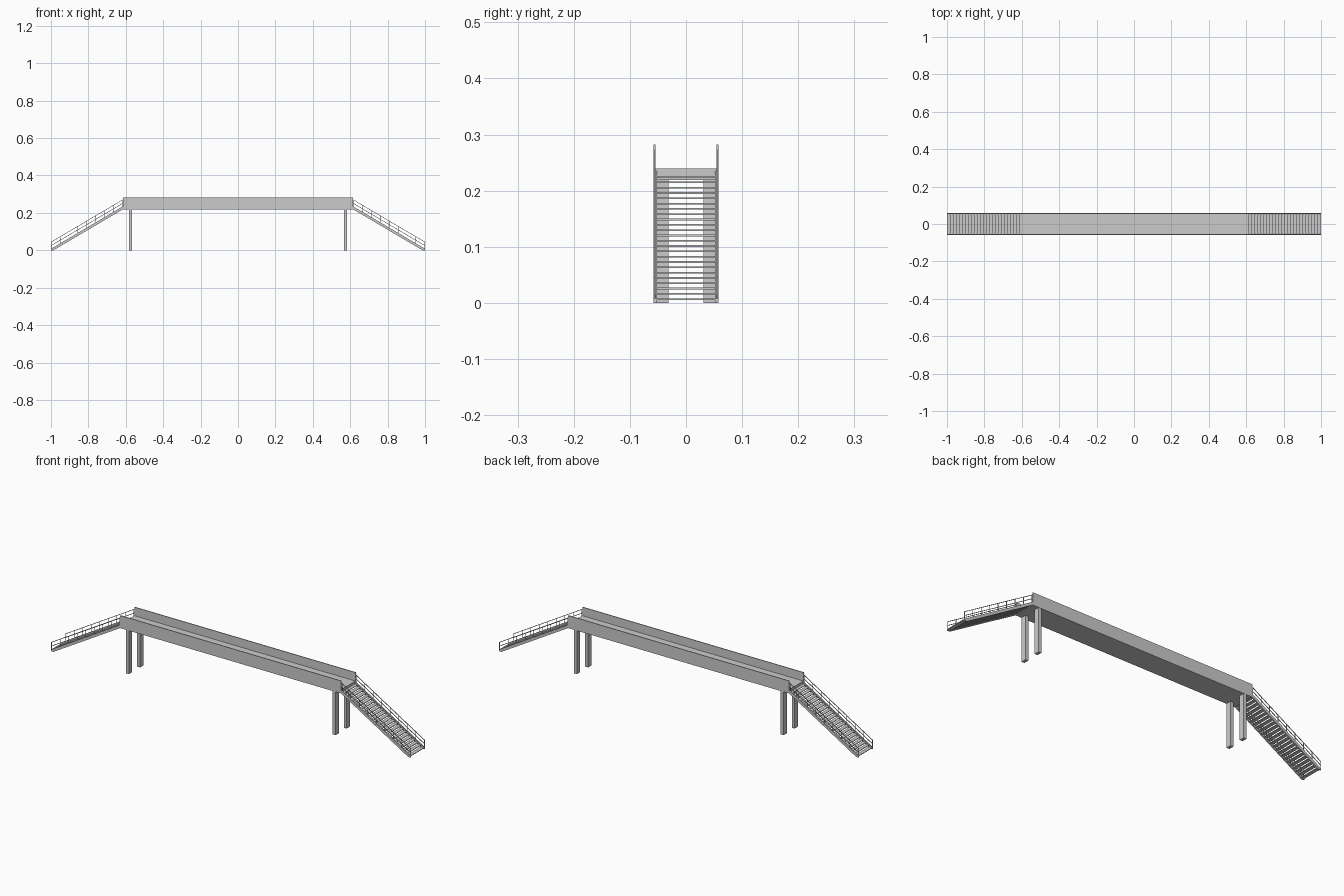
import bpy, bmesh
from mathutils import Vector

cube = bpy.data.objects.get("Cube")
if cube:
    bpy.data.objects.remove(cube, do_unlink=True)

grey = bpy.data.materials.new("concrete_grey")
grey.use_nodes = True
colour = (0.6, 0.6, 0.6, 1)
grey.diffuse_color = colour
grey.node_tree.nodes["Principled BSDF"].inputs["Base Color"].default_value = colour

HALF = 0.615      # half length of the span
SLOPE = 0.59      # rise over run of the stairs
WIDTH = 0.058     # half width of the bridge
STEPS = 24
POSTS = 9


def prism(bm, outline, y0, y1):
    """Extrude an x-z outline from y0 to y1."""
    face = bm.faces.new([bm.verts.new((x, y0, z)) for x, z in outline])
    out = bmesh.ops.extrude_face_region(bm, geom=[face])["geom"]
    verts = [v for v in out if isinstance(v, bmesh.types.BMVert)]
    bmesh.ops.translate(bm, verts=verts, vec=Vector((0, y1 - y0, 0)))


def box(bm, x0, x1, y0, y1, z0, z1):
    prism(bm, [(x0, z0), (x1, z0), (x1, z1), (x0, z1)], y0, y1)


def finish(name, bm, mirror=(False, False)):
    """Make an object, mirrored across x and/or y."""
    bmesh.ops.recalc_face_normals(bm, faces=bm.faces)
    mesh = bpy.data.meshes.new(name)
    bm.to_mesh(mesh)
    bm.free()
    mesh.materials.append(grey)
    ob = bpy.data.objects.new(name, mesh)
    bpy.context.collection.objects.link(ob)
    if any(mirror):
        mod = ob.modifiers.new("Mirror", "MIRROR")
        mod.use_axis = (mirror[0], mirror[1], False)
        mod.use_mirror_merge = False
    return ob


def stair_line(x, offset):
    """Height on the stair slope, offset measured at the foot."""
    return offset + SLOPE * (1 - x)


# Walkway deck
bm = bmesh.new()
box(bm, -HALF, HALF, -0.054, 0.054, 0.219, 0.239)
finish("deck", bm)

# Solid side walls of the span
bm = bmesh.new()
box(bm, -HALF, HALF, 0.054, WIDTH, 0.219, 0.282)
finish("side_wall", bm, (False, True))

# Support columns
bm = bmesh.new()
box(bm, 0.567, 0.583, 0.031, 0.057, 0, 0.219)
finish("column", bm, (True, True))

# Stair stringers, cut flat at the ground
bm = bmesh.new()
foot = 1 - 0.008 / SLOPE
prism(bm, [(HALF, stair_line(HALF, -0.008)), (foot, 0), (1, 0),
           (1, 0.008), (HALF, stair_line(HALF, 0.008))], 0.052, WIDTH)
finish("stringer", bm, (True, True))

# Stair treads
bm = bmesh.new()
run = (1 - HALF) / STEPS
for i in range(STEPS):
    x = 1 - i * run
    z = 0.008 + i * run * SLOPE
    box(bm, max(x - run * 1.12, HALF), x, -0.052, 0.052, z - 0.003, z)
finish("treads", bm, (True, False))

# Handrail: two sloping bars and upright posts
bm = bmesh.new()
for top in (0.026, 0.045):
    prism(bm, [(HALF, stair_line(HALF, top - 0.003)), (1, top - 0.003),
               (1, top), (HALF, stair_line(HALF, top))], 0.0545, 0.057)
finish("handrail", bm, (True, True))

bm = bmesh.new()
for i in range(POSTS):
    x = HALF + 0.003 + (0.997 - HALF - 0.003) * i / (POSTS - 1)
    box(bm, x, x + 0.0025, 0.0545, 0.057, stair_line(x, 0.004), stair_line(x, 0.043))
finish("rail_posts", bm, (True, True))
